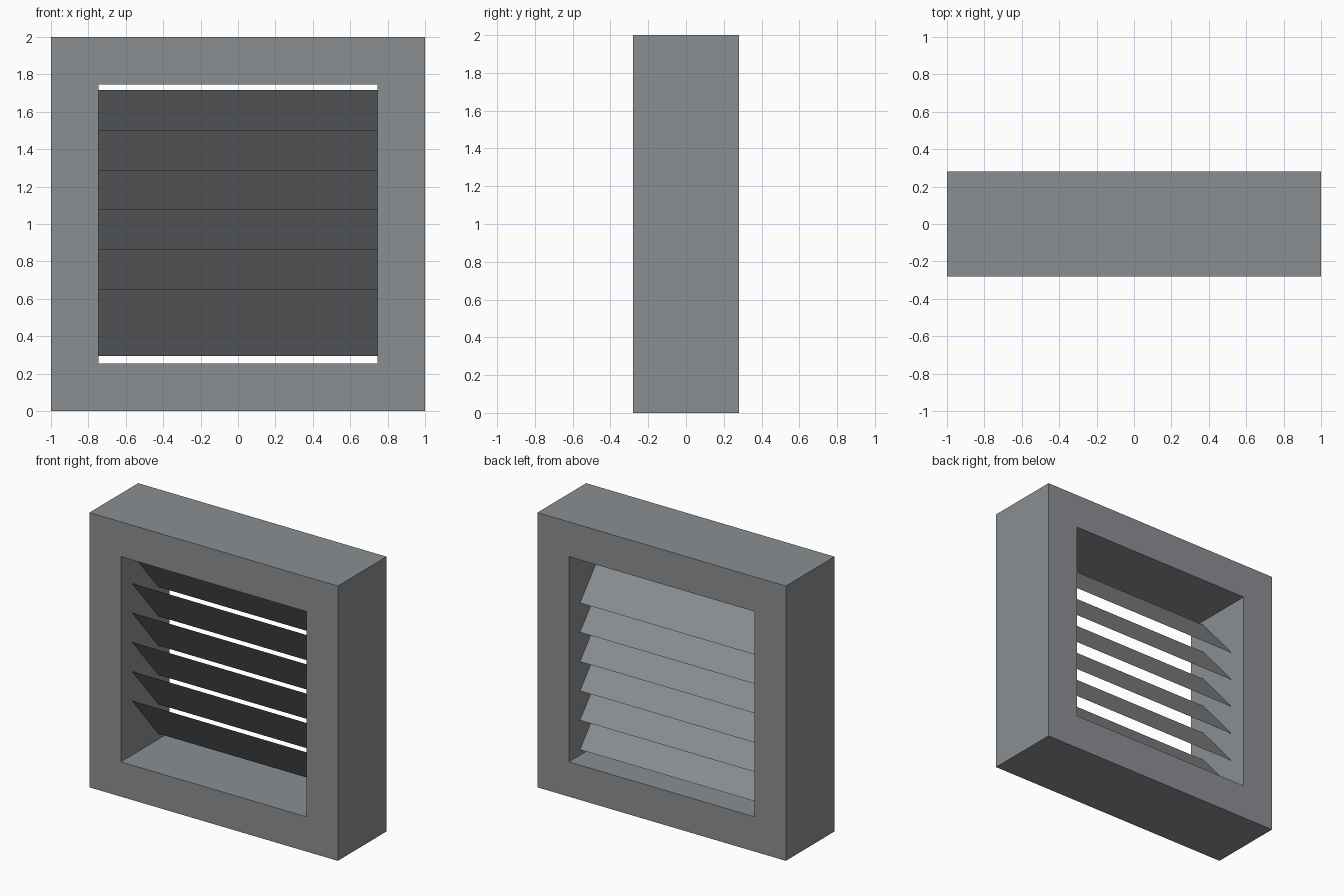
import bpy
import bmesh

if "Cube" in bpy.data.objects:
    bpy.data.objects.remove(bpy.data.objects["Cube"])

DEPTH = 0.28          # half depth of the frame
HOLE = 0.747          # half size of the opening
SLATS = 6
PITCH = 0.2135        # vertical spacing of the slats
TOP = 1.717           # upper edge of the highest slat
RISE, RUN = 0.356, 0.152

metal = bpy.data.materials.new("grey_metal")
metal.diffuse_color = (0.26, 0.275, 0.29, 1)
metal.use_nodes = True
metal.node_tree.nodes["Principled BSDF"].inputs["Base Color"].default_value = metal.diffuse_color


def add_object(name, bm):
    mesh = bpy.data.meshes.new(name)
    bm.to_mesh(mesh)
    bm.free()
    mesh.materials.append(metal)
    obj = bpy.data.objects.new(name, mesh)
    bpy.context.collection.objects.link(obj)
    return obj


def square(bm, half, y):
    return [bm.verts.new((sx * half, y, 1 + sz * half))
            for sx, sz in ((-1, -1), (1, -1), (1, 1), (-1, 1))]


# Square frame: a ring of four faces extruded from front to back
bm = bmesh.new()
outer, inner = square(bm, 1.0, -DEPTH), square(bm, HOLE, -DEPTH)
ring = [bm.faces.new((outer[i], outer[(i + 1) % 4], inner[(i + 1) % 4], inner[i]))
        for i in range(4)]
result = bmesh.ops.extrude_face_region(bm, geom=ring, use_keep_orig=True)
moved = [v for v in result["geom"] if isinstance(v, bmesh.types.BMVert)]
bmesh.ops.translate(bm, verts=moved, vec=(0, 2 * DEPTH, 0))
bmesh.ops.recalc_face_normals(bm, faces=bm.faces)
add_object("frame", bm)

# Louvre slats: thin sheets, high at the front and low at the back
for i in range(SLATS):
    z = TOP - i * PITCH
    bm = bmesh.new()
    bm.faces.new([bm.verts.new(p) for p in (
        (-HOLE, -RUN, z), (HOLE, -RUN, z),
        (HOLE, RUN, z - RISE), (-HOLE, RUN, z - RISE))])
    bm.normal_update()
    if bm.faces[:][0].normal.z < 0:
        bmesh.ops.reverse_faces(bm, faces=bm.faces[:])
    add_object(f"slat_{i + 1}", bm)
